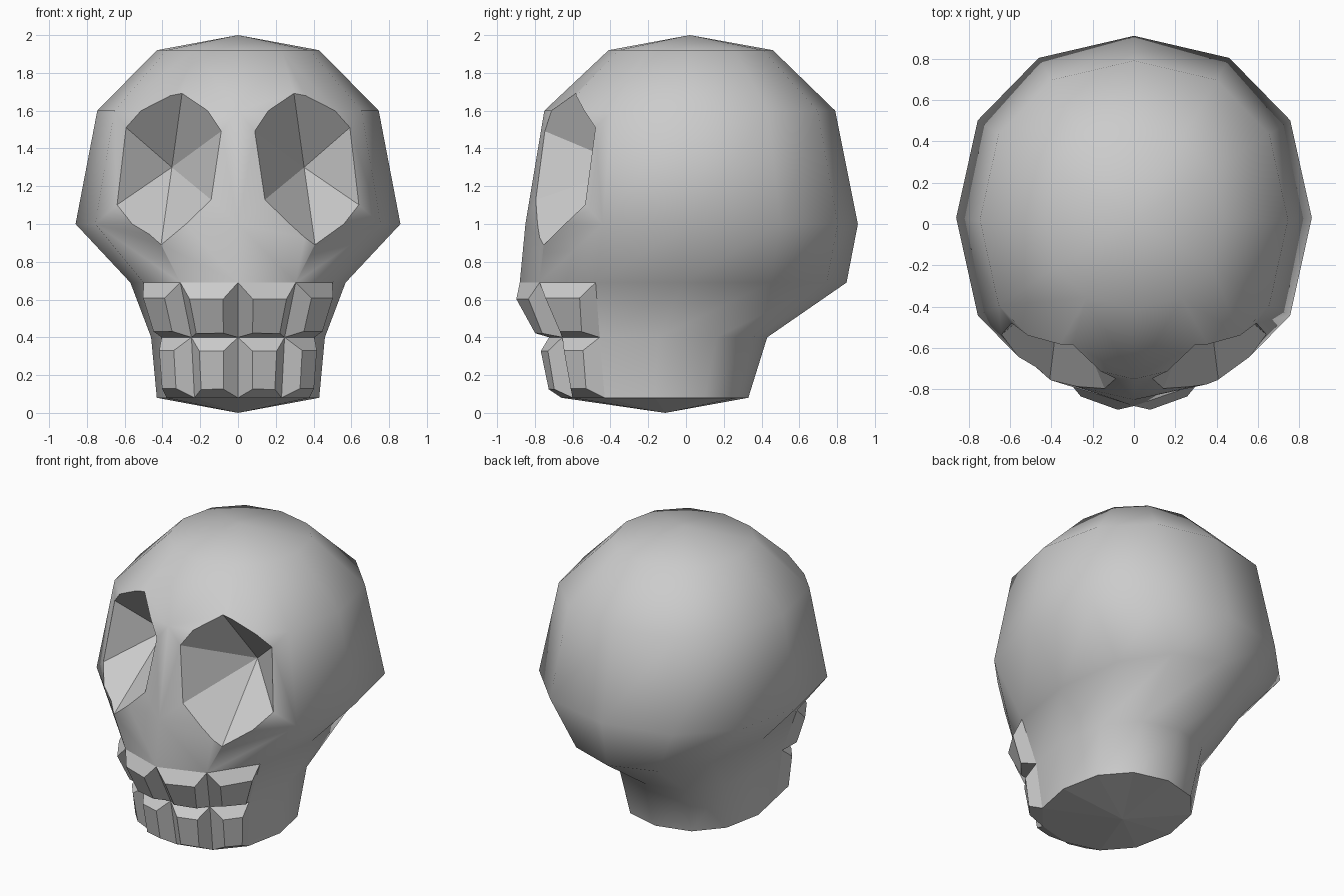
import bpy, bmesh, math
from mathutils import Vector

if "Cube" in bpy.data.objects:
    bpy.data.objects.remove(bpy.data.objects["Cube"])

SIDES = 12
# skull cross-sections: z, half width, front y, back y
RINGS = [
    (0.08, 0.43, -0.66, 0.33),
    (0.40, 0.46, -0.725, 0.43),
    (0.69, 0.57, -0.88, 0.85),
    (1.00, 0.86, -0.85, 0.91),
    (1.60, 0.745, -0.75, 0.79),
    (1.92, 0.43, -0.41, 0.46),
]


def soft(v):
    # slightly squared-off circle
    return math.copysign(abs(v) ** 0.9, v) if abs(v) > 1e-6 else 0.0


def add_object(name, bm):
    bmesh.ops.recalc_face_normals(bm, faces=bm.faces[:])
    mesh = bpy.data.meshes.new(name)
    bm.to_mesh(mesh)
    bm.free()
    ob = bpy.data.objects.new(name, mesh)
    bpy.context.collection.objects.link(ob)
    return ob


# skull shell lofted through the rings, vertex 0 of each ring at the front
bm = bmesh.new()
loops = []
for z, w, front, back in RINGS:
    cy, ry = (front + back) / 2, (back - front) / 2
    loops.append([
        bm.verts.new((w * soft(math.sin(a)), cy - ry * soft(math.cos(a)), z))
        for a in (2 * math.pi * i / SIDES for i in range(SIDES))])
base = bm.verts.new((0, -0.11, 0))
crown = bm.verts.new((0, 0.02, 2))
teeth = []
for i in range(SIDES):
    j = (i + 1) % SIDES
    for level, (lo, hi) in enumerate(zip(loops, loops[1:])):
        f = bm.faces.new((lo[i], lo[j], hi[j], hi[i]))
        f.smooth = True
        if level < 2 and i in (0, 1, SIDES - 2, SIDES - 1):
            teeth.append(f)
    bm.faces.new((loops[0][j], loops[0][i], base))
    bm.faces.new((loops[-1][i], loops[-1][j], crown)).smooth = True
bmesh.ops.recalc_face_normals(bm, faces=bm.faces[:])

# teeth: front jaw panels pushed out with sloped borders
rims = bmesh.ops.inset_individual(bm, faces=teeth, thickness=0.06, depth=0.075,
                                  use_even_offset=True)
for f in teeth + rims["faces"]:
    f.smooth = False
skull = add_object("skull", bm)

# eye sockets: six-sided pyramids cut into the face
APEX = Vector((0.35, -0.29, 1.3))
RIM = [(0.295, -0.59, 1.70), (0.58, -0.47, 1.50), (0.635, -0.53, 1.105),
       (0.405, -0.73, 0.91), (0.12, -0.85, 1.11), (0.07, -0.78, 1.505)]
for side, label in ((1, "right"), (-1, "left")):
    bm = bmesh.new()

    def vert(p):
        return bm.verts.new((p[0] * side, p[1], p[2]))

    tip, cap = vert(APEX), vert((0.40, -1.05, 1.3))
    rim = [vert(APEX + (Vector(p) - APEX) * 1.25) for p in RIM]
    for i in range(6):
        a, b = rim[i], rim[(i + 1) % 6]
        bm.faces.new((a, b, tip))
        bm.faces.new((b, a, cap))
    cutter = add_object("eye_socket_cutter_" + label, bm)
    cutter.hide_render = True
    cutter.display_type = 'WIRE'
    mod = skull.modifiers.new("eye_socket_" + label, 'BOOLEAN')
    mod.operation = 'DIFFERENCE'
    mod.solver = 'EXACT'
    mod.object = cutter
